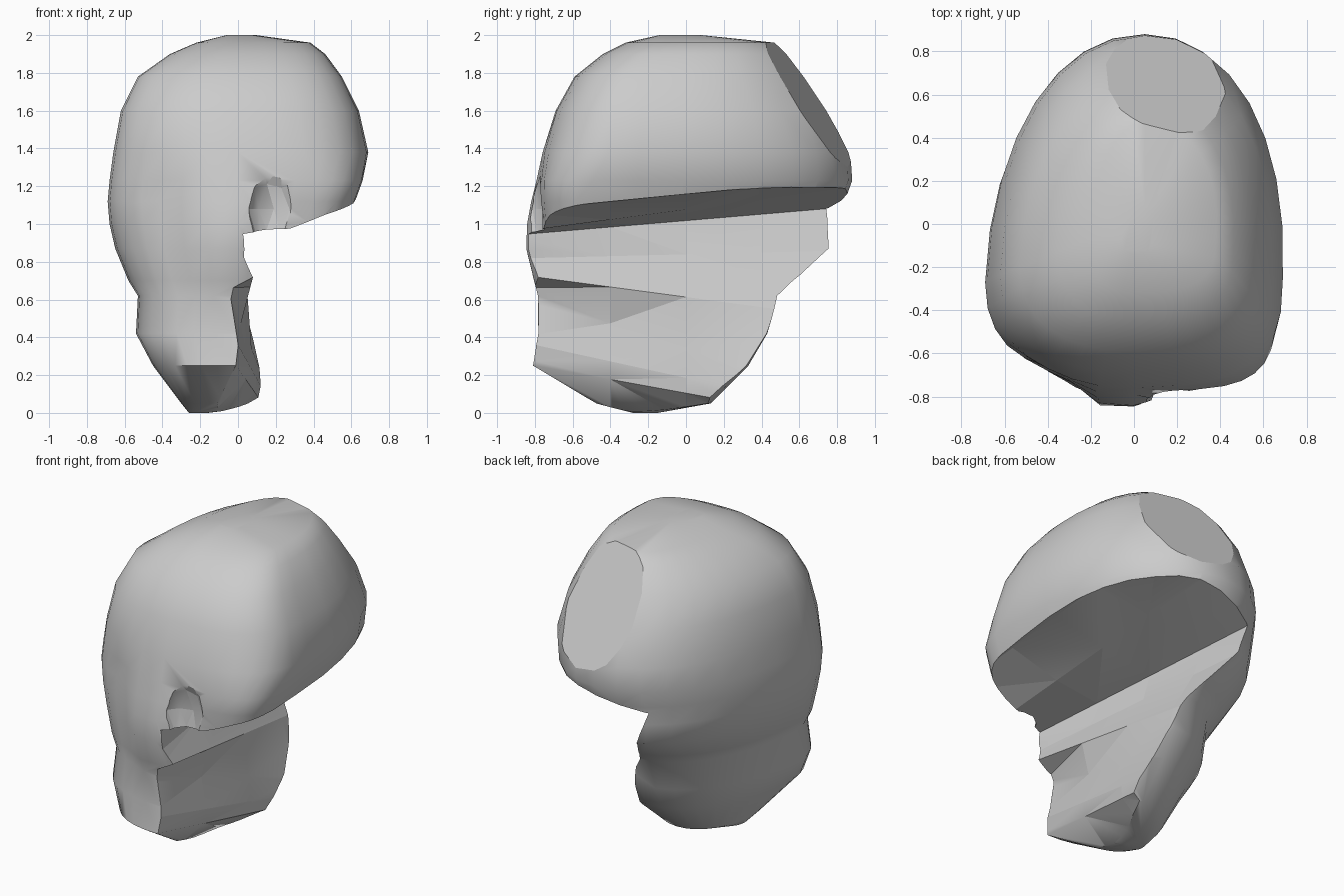
import bpy, bmesh, math
from mathutils import Vector

if "Cube" in bpy.data.objects:
    bpy.data.objects.remove(bpy.data.objects["Cube"])


def make(name, bm):
    bmesh.ops.recalc_face_normals(bm, faces=bm.faces)
    me = bpy.data.meshes.new(name)
    bm.to_mesh(me)
    bm.free()
    ob = bpy.data.objects.new(name, me)
    bpy.context.collection.objects.link(ob)
    return ob


def loft(bm, loops):
    rows = [[bm.verts.new(p) for p in lp] for lp in loops]
    n = len(rows[0])
    for a, b in zip(rows, rows[1:]):
        for i in range(n):
            j = (i + 1) % n
            bm.faces.new((a[i], a[j], b[j], b[i]))
    bm.faces.new(rows[0])
    bm.faces.new(rows[-1])


def bump(x, z, cx, cz, rx, rz):
    return math.exp(-((x - cx) / rx) ** 2 - ((z - cz) / rz) ** 2)


# Whole head: horizontal rings as z, left, right, front, back
RINGS = [
    (0.00, -.26, -.16, -.28, -.15), (0.05, -.30, .25, -.48, .13),
    (0.25, -.45, .38, -.81, .33), (0.42, -.54, .43, -.78, .43),
    (0.62, -.53, .45, -.76, .49), (0.70, -.58, .5, -.76, .58),
    (0.87, -.65, .56, -.76, .81), (1.00, -.68, .58, -.76, .82),
    (1.12, -.69, .62, -.77, .84), (1.23, -.68, .66, -.77, .88),
    (1.38, -.66, .69, -.755, .87), (1.60, -.62, .64, -.69, .78),
    (1.78, -.53, .55, -.59, .66), (1.90, -.36, .46, -.44, .56),
    (1.96, -.22, .38, -.32, .47), (2.00, -.06, .08, -.14, .08)]


def ring(z, xl, xr, yf, yb, n=32):
    xc, yc = (0.0 if z > .06 else (xl + xr) / 2), yf + (yb - yf) * .31
    pts = []
    for i in range(n):
        t = 2 * math.pi * i / n
        c, s = math.cos(t), math.sin(t)
        if s > 0:
            e = 2.15
        else:
            e = (4.2 if .8 < z < 1.25 else 2.8) if c > 0 else 2.3
        p = 2 / e
        x = xc + math.copysign(abs(c) ** p, c) * ((xr - xc) if c > 0 else (xc - xl))
        y = yc + math.copysign(abs(s) ** p, s) * ((yb - yc) if s > 0 else (yc - yf))
        if s > 0 and z > .06:
            x += .05 * s
        if s < 0:  # nose and shallow eye hollow
            y -= .13 * bump(x, z, -.08, .92, .13, .26)
            y += .04 * bump(x, z, -.42, 1.18, .13, .16)
        pts.append((x, y, z))
    return pts


bm = bmesh.new()
loft(bm, [ring(*r) for r in RINGS])
# Flat break at the upper back, with a crisp rim
res = bmesh.ops.bisect_plane(bm, geom=bm.verts[:] + bm.edges[:] + bm.faces[:],
                             plane_co=Vector((0, 1.75, 0)),
                             plane_no=Vector((.25, 1, .65)).normalized(),
                             clear_outer=True)
edges = [e for e in res["geom_cut"] if isinstance(e, bmesh.types.BMEdge)]
bmesh.ops.holes_fill(bm, edges=[e for e in edges if e.is_boundary], sides=0)
for e in edges:
    e.smooth = False
head = make("broken_head", bm)

# Missing right lower face: profile (x, z) at the front and at the back
FRONT = [(1.2, 1.1), (.6, 1.08), (.28, .97), (.02, .95), (.03, .82), (.08, .72),
         (-.04, .61), (0, .36), (-.01, .25), (-.23, 0), (-.23, -.3), (1.2, -.3)]
BACK = [(1.2, 1.25), (.6, 1.24), (.2, 1.19), (-.27, 1.09), (-.18, .86), (.02, .5),
        (.19, .05), (.2, 0), (.2, -.05), (.05, -.1), (.05, -.3), (1.2, -.3)]


def section(y):
    k = (y + .8) / 1.65
    return [(a + (c - a) * k, y, b + (d - b) * k)
            for (a, b), (c, d) in zip(FRONT, BACK)]


bm = bmesh.new()
loft(bm, [section(y) for y in (-.95, -.4, 0, .4, .95)])
bmesh.ops.triangulate(bm, faces=bm.faces)
lower_cut = make("lower_break_cutter", bm)

# Right eye socket
bm = bmesh.new()
bmesh.ops.create_icosphere(bm, subdivisions=2, radius=1)
for v in bm.verts:
    v.co = Vector((.19 + v.co.x * .14, -.85 + v.co.y * .12, 1.08 + v.co.z * .25))
socket_cut = make("eye_socket_cutter", bm)

bpy.context.view_layer.objects.active = head
head.select_set(True)
for cutter in (lower_cut, socket_cut):
    cutter.hide_render = True
    m = head.modifiers.new("cut", "BOOLEAN")
    m.operation, m.solver, m.object = "DIFFERENCE", "EXACT", cutter
    bpy.ops.object.modifier_apply(modifier=m.name)
    bpy.data.objects.remove(cutter)
bpy.ops.object.shade_smooth_by_angle(angle=math.radians(50))
